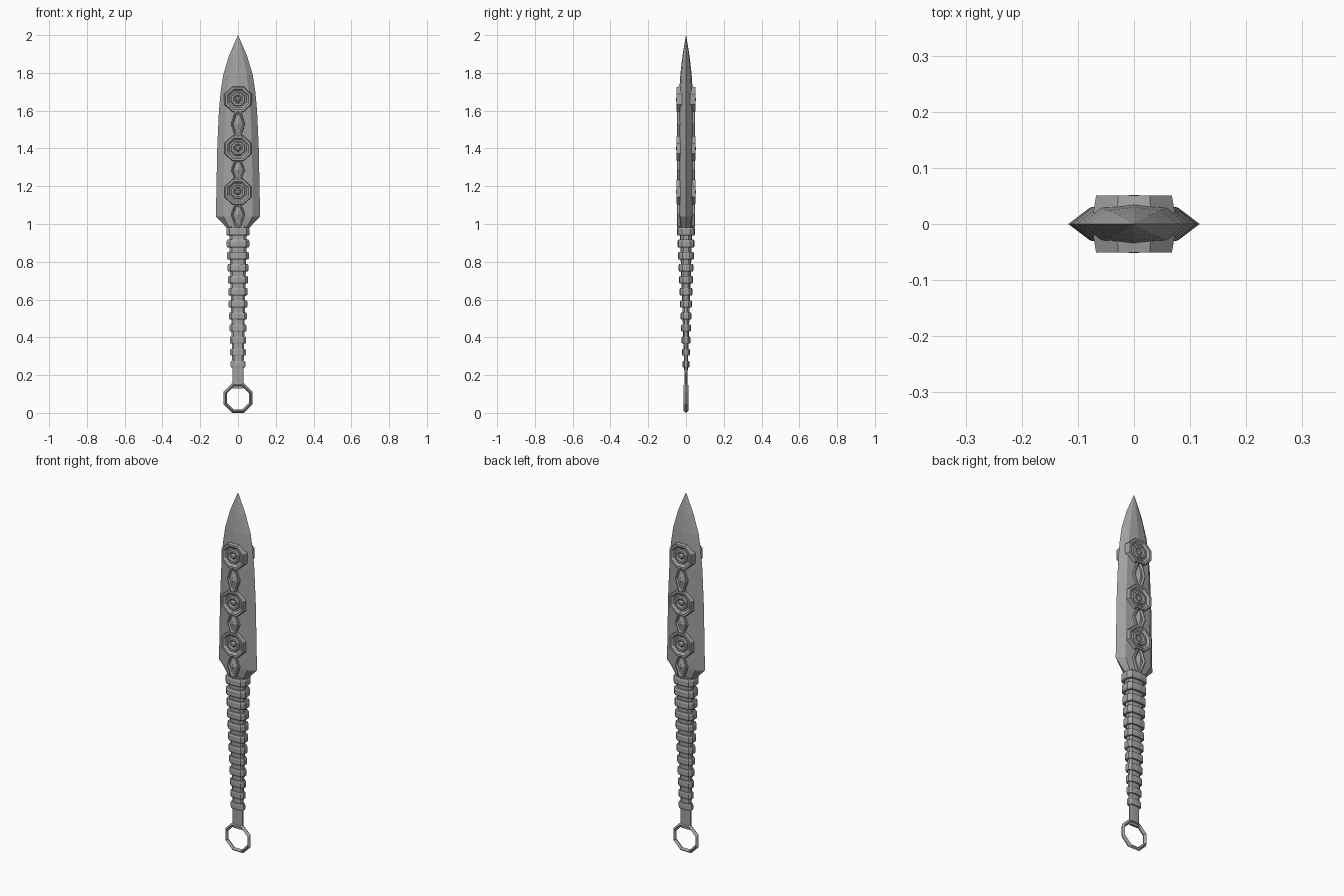
import bpy, math

cube = bpy.data.objects.get("Cube")
if cube:
    bpy.data.objects.remove(cube)

steel = bpy.data.materials.new("grey_steel")
steel.use_nodes = True
GREY = (0.36, 0.36, 0.36, 1)
steel.diffuse_color = GREY
steel.node_tree.nodes["Principled BSDF"].inputs["Base Color"].default_value = GREY


def loft(name, loops, caps=True, closed=False):
    """Skin equal-length point loops into a flat-shaded mesh."""
    n, m = len(loops[0]), len(loops)
    verts = [p for loop in loops for p in loop]
    faces = []
    for i in range(m if closed else m - 1):
        a, b = i * n, (i + 1) % m * n
        for j in range(n):
            k = (j + 1) % n
            faces.append((a + j, a + k, b + k, b + j))
    if caps and not closed:
        faces += [tuple(reversed(range(n))), tuple(range((m - 1) * n, m * n))]
    mesh = bpy.data.meshes.new(name)
    mesh.from_pydata(verts, [], faces)
    mesh.materials.append(steel)
    obj = bpy.data.objects.new(name, mesh)
    bpy.context.collection.objects.link(obj)
    # Consistent outward normals
    import bmesh
    bm = bmesh.new()
    bm.from_mesh(mesh)
    bmesh.ops.remove_doubles(bm, verts=bm.verts, dist=0.00005)
    bmesh.ops.recalc_face_normals(bm, faces=bm.faces)
    bm.to_mesh(mesh)
    bm.free()
    return obj


def blade_section(z, w, flat, d):
    """Eight-sided blade section: sharp edges, bevel shoulders, low ridge."""
    e = d * 0.8
    return [(w, 0, z), (flat, e, z), (0, d, z), (-flat, e, z),
            (-w, 0, z), (-flat, -e, z), (0, -d, z), (flat, -e, z)]


def grip_section(z, w, d):
    """Chamfered rectangle with a slight centre ridge."""
    q = [(w, d * 0.45), (w * 0.72, d * 0.9), (0, d), (-w * 0.72, d * 0.9), (-w, d * 0.45)]
    return [(x, y, z) for x, y in q] + [(-x, -y, z) for x, y in q]


# Blade
blade = [(0.98, 0.06, 0.045, 0.030), (1.04, 0.117, 0.078, 0.037), (1.2, 0.114, 0.077, 0.037),
         (1.4, 0.110, 0.074, 0.037), (1.6, 0.101, 0.066, 0.037), (1.7, 0.092, 0.058, 0.036),
         (1.79, 0.078, 0.046, 0.030), (1.89, 0.048, 0.026, 0.019), (2.0, 0.0005, 0.0003, 0.0005)]
loft("blade", [blade_section(*row) for row in blade])

# Grip core
loft("grip_core", [grip_section(0.13, 0.030, 0.007), grip_section(0.26, 0.030, 0.010),
                   grip_section(0.99, 0.047, 0.034)])

# Grip bands, growing toward the blade
for i in range(12):
    t = i / 11
    z = 0.257 + 0.703 * t
    w, d, h = 0.039 + 0.023 * t, 0.018 + 0.030 * t, 0.018 + 0.003 * t
    loft(f"grip_band_{i + 1}", [grip_section(z - h, w * 0.93, d * 0.9),
                                grip_section(z - h * 0.6, w, d), grip_section(z + h * 0.6, w, d),
                                grip_section(z + h, w * 0.93, d * 0.9)])

# Pommel ring: octagon with a lozenge cross-section
ring = []
for i in range(8):
    a = math.radians(22.5 + 45 * i)
    ring.append([(r * math.cos(a), y, 0.078 + r * math.sin(a))
                 for r, y in ((0.0844, 0), (0.073, -0.013), (0.064, 0), (0.073, 0.013))])
loft("pommel_ring", ring, closed=True)


def ornament(name, z, outline, profile, side):
    """Stepped relief: scaled copies of an outline at successive depths."""
    loft(name, [[(x * s, side * y, z + v * s) for x, v in outline] for s, y in profile])


octagon = [(0.073 * math.cos(math.radians(22.5 + 45 * i)),
            0.070 * math.sin(math.radians(22.5 + 45 * i))) for i in range(8)]
socket_profile = [(1.08, 0.02), (1, 0.051), (0.84, 0.051), (0.68, 0.040), (0.56, 0.040),
                  (0.50, 0.049), (0.36, 0.049), (0.24, 0.042), (0.12, 0.052)]
link_profile = [(1.05, 0.02), (1, 0.045), (0.84, 0.047), (0.66, 0.039), (0.5, 0.039), (0.08, 0.048)]

for label, side in (("front", -1), ("back", 1)):
    # Round sockets
    for i, z in enumerate((1.17, 1.40, 1.66)):
        ornament(f"{label}_socket_{i + 1}", z, octagon, socket_profile, side)
    # Pointed links between the sockets
    for i, (z, h) in enumerate(((1.05, 0.072), (1.287, 0.068), (1.53, 0.082))):
        lozenge = [(0.037, 0), (0.016, h * 0.8), (0, h), (-0.016, h * 0.8),
                   (-0.037, 0), (-0.016, -h * 0.8), (0, -h), (0.016, -h * 0.8)]
        ornament(f"{label}_link_{i + 1}", z, lozenge, link_profile, side)
